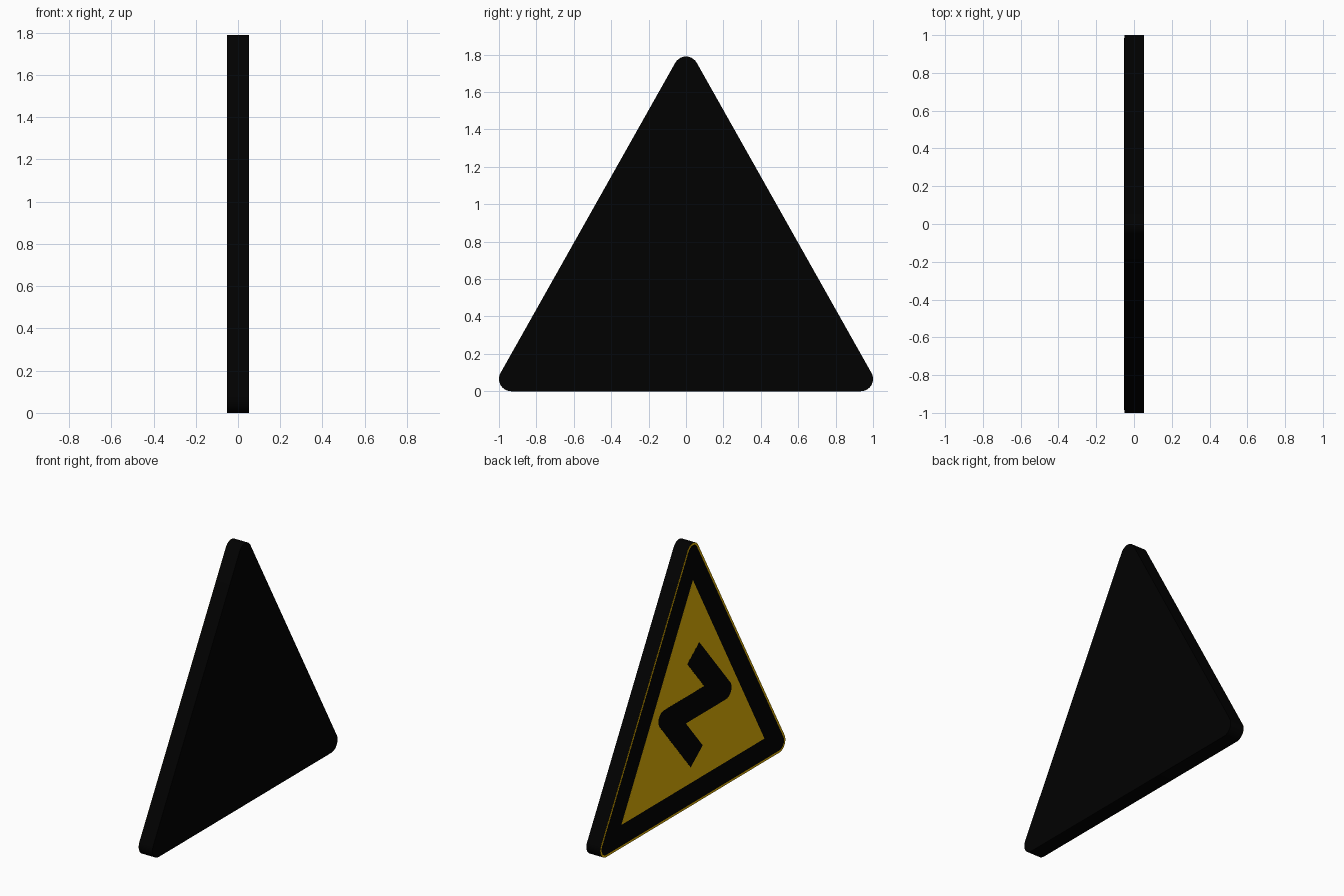
import bpy
import bmesh
from math import cos, sin, radians
from mathutils import Vector

cube = bpy.data.objects.get("Cube")
if cube:
    bpy.data.objects.remove(cube, do_unlink=True)


def material(name, rgb):
    mat = bpy.data.materials.new(name)
    mat.use_nodes = True
    colour = (*rgb, 1)
    mat.diffuse_color = colour
    bsdf = mat.node_tree.nodes["Principled BSDF"]
    bsdf.inputs["Base Color"].default_value = colour
    return mat


black = material("black", (0.0003, 0.0003, 0.0003))
yellow = material("yellow", (0.83, 0.485, 0.002))


def arc(centre, radius, start, end, steps=10):
    """Points on an arc, angles in degrees."""
    angles = [radians(start + (end - start) * i / steps) for i in range(steps + 1)]
    return [(centre[0] + radius * cos(a), centre[1] + radius * sin(a)) for a in angles]


def rounded_triangle(radius):
    """Triangle outline with round corners about fixed corner centres."""
    return (arc((0.934, 0.066), radius, -90, 30)
            + arc((0, 1.724), radius, 30, 150)
            + arc((-0.934, 0.066), radius, 150, 270))


def plate(name, outline, back, front, mat):
    """Extrude an outline, seen from the sign face, along x."""
    bm = bmesh.new()
    face = bm.faces.new([bm.verts.new((back, -u, z)) for u, z in outline])
    extruded = bmesh.ops.extrude_face_region(bm, geom=[face])["geom"]
    moved = [v for v in extruded if isinstance(v, bmesh.types.BMVert)]
    bmesh.ops.translate(bm, verts=moved, vec=Vector((front - back, 0, 0)))
    bmesh.ops.recalc_face_normals(bm, faces=bm.faces)
    mesh = bpy.data.meshes.new(name)
    bm.to_mesh(mesh)
    bm.free()
    mesh.materials.append(mat)
    obj = bpy.data.objects.new(name, mesh)
    bpy.context.collection.objects.link(obj)
    bpy.ops.object.select_all(action="DESELECT")
    obj.select_set(True)
    bpy.context.view_layer.objects.active = obj
    bpy.ops.object.shade_smooth_by_angle(angle=radians(30))


# Thick backing board, thin yellow rim and black border
plate("sign_board", rounded_triangle(0.066), 0.053, -0.051, black)
plate("yellow_rim", rounded_triangle(0.066), -0.051, -0.0515, yellow)
plate("black_border", rounded_triangle(0.051), -0.0515, -0.052, black)

# Sharp-cornered yellow field
plate("yellow_field", [(-0.773, 0.158), (0.773, 0.158), (0, 1.538)],
      -0.052, -0.0525, yellow)

# Double bend symbol: one half, repeated by a half turn
half = [(-0.083, 0.309), (0.047, 0.41)] + arc((0.335, -0.03), 0.06, 40, -90)
half.append((-0.099, -0.09))
bend = half + [(-u, -z) for u, z in half]
plate("double_bend", [(u + 0.022, z + 0.676) for u, z in bend],
      -0.0525, -0.053, black)
